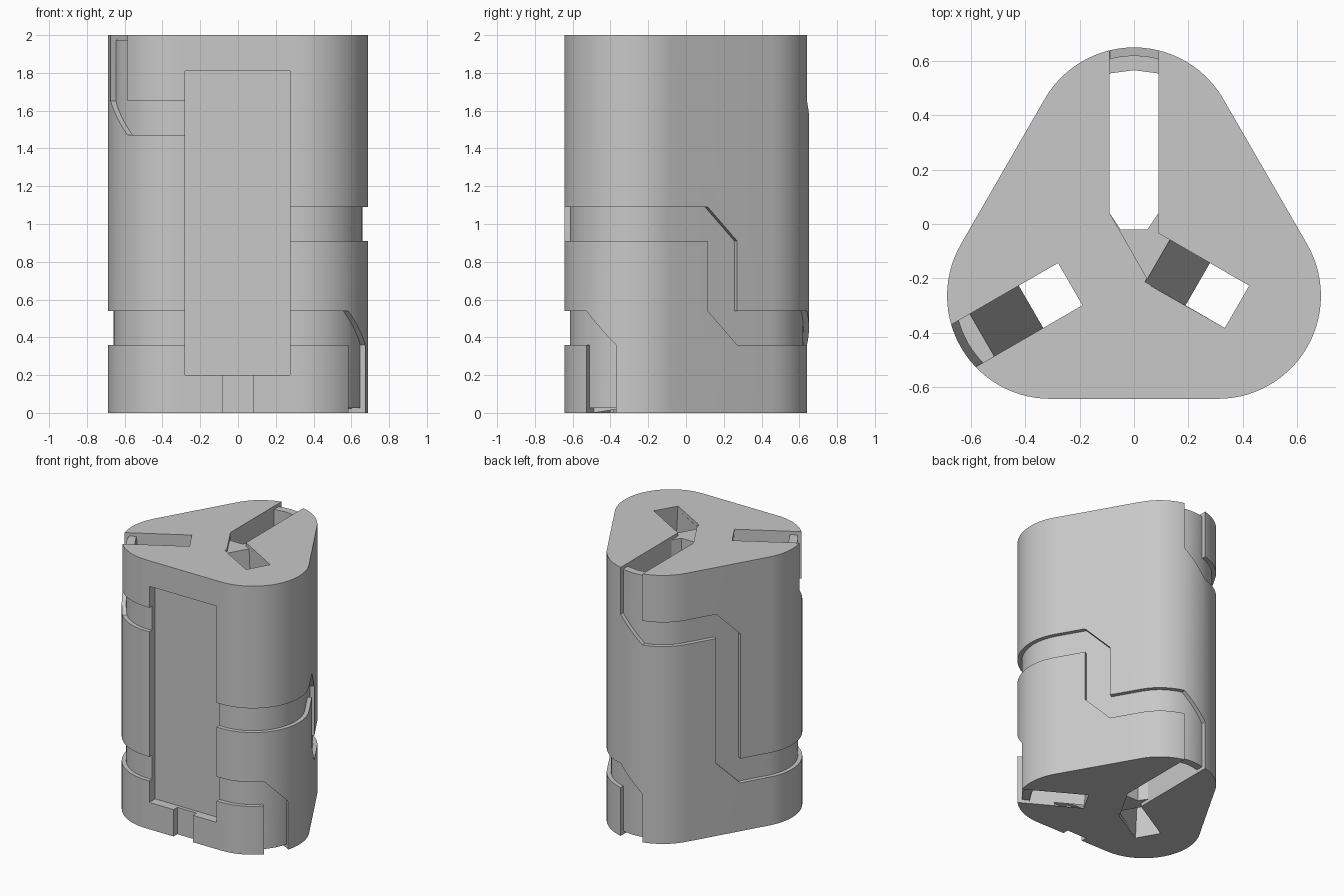
import bpy, bmesh
from math import sin, cos, radians
from mathutils import Vector

cube = bpy.data.objects.get("Cube")
if cube:
    bpy.data.objects.remove(cube)

HEIGHT = 2.0
HALF = 0.09            # half width of every channel
EDGE = 0.089           # where bands meet the vertical runs
HUB = Vector((0, -0.086, 0))
LOW = (0.36, 0.54)
MID = (0.91, 1.09)
HIGH = (1.47, 1.65)

grey = bpy.data.materials.new("plain grey")
grey.use_nodes = True
grey.diffuse_color = (0.58, 0.58, 0.58, 1)
grey.node_tree.nodes["Principled BSDF"].inputs["Base Color"].default_value = grey.diffuse_color


def loft(name, start, end):
    """Solid between two matching loops of points."""
    bm = bmesh.new()
    a = [bm.verts.new(p) for p in start]
    b = [bm.verts.new(p) for p in end]
    bm.faces.new(a)
    bm.faces.new(b)
    for i in range(len(a)):
        j = (i + 1) % len(a)
        bm.faces.new((a[i], a[j], b[j], b[i]))
    bmesh.ops.recalc_face_normals(bm, faces=bm.faces)
    mesh = bpy.data.meshes.new(name)
    bm.to_mesh(mesh)
    bm.free()
    mesh.materials.append(grey)
    obj = bpy.data.objects.new(name, mesh)
    bpy.context.collection.objects.link(obj)
    return obj


def place(angle, r, t, z=0.0):
    """Point at radius r and sideways offset t in a frame turned by angle."""
    a = radians(angle)
    return HUB + Vector((r * cos(a) - t * sin(a), r * sin(a) + t * cos(a), z))


def plan(name, points, z0, z1):
    return loft(name, [(p[0], p[1], z0) for p in points], [(p[0], p[1], z1) for p in points])


def outline(radius, steps=28):
    points = []
    for angle in (90, 210, 330):
        centre = place(angle, 0.357, 0)
        for i in range(steps + 1):
            a = radians(angle - 60 + 120 * i / steps)
            points.append(centre + Vector((cos(a), sin(a), 0)) * radius)
    return points


def cut(target, tool):
    mod = target.modifiers.new("cut", 'BOOLEAN')
    mod.operation = 'DIFFERENCE'
    mod.solver = 'EXACT'
    mod.object = tool
    bpy.context.view_layer.objects.active = target
    bpy.ops.object.modifier_apply(modifier=mod.name)


def carve(tool):
    cut(body, tool)
    bpy.data.objects.remove(tool)


# Rounded three-sided body and the inner core that limits groove depth
body = plan("body", outline(0.38), 0, HEIGHT)
core = plan("core_helper", outline(0.35), -0.5, HEIGHT + 0.5)
core.hide_render = True


def groove(tool):
    cut(tool, core)
    carve(tool)


def run(angle, profile):
    """Vertical groove piece seen along the given direction."""
    groove(loft("run", [place(angle, 0.3, t, z) for t, z in profile],
                [place(angle, 1.2, t, z) for t, z in profile]))


def band(a, ta, b, tb, level):
    """Horizontal groove piece between two directions."""
    corners = [place(a, 0.3, ta), place(a, 1.2, ta), place(b, 1.2, tb), place(b, 0.3, tb)]
    groove(plan("band", corners, *level))


# Vertical runs from the ends, with one bevelled outer corner
for angle in (90, 210):
    run(angle, [(-HALF, 2.1), (-HALF, HIGH[1]), (HALF, HIGH[0]), (HALF, 2.1)])
for angle in (90, 330):
    run(angle, [(-HALF, -0.1), (-HALF, LOW[1]), (HALF, LOW[0]), (HALF, -0.1)])

# Vertical runs in the middle of the two slanted sides
for angle, level in ((150, HIGH), (30, MID)):
    run(angle, [(-HALF, level[1]), (HALF, level[0]), (HALF, LOW[0]), (-HALF, LOW[1])])

# Horizontal bands wrapping round the corners
band(210, EDGE, 270, 0, HIGH)
band(90, EDGE, 150, -EDGE, HIGH)
band(150, EDGE, 210, 0.01, LOW)
band(210, -0.01, 270, 0, LOW)
band(30, EDGE, 90, -EDGE, LOW)
band(330, -0.01, 30, -EDGE, MID)
band(270, 0, 330, 0.01, MID)
band(270, 0, 330, -EDGE, LOW)

# Front label pocket and the notch below it
carve(plan("pocket", [(-0.28, -0.575), (0.275, -0.575), (0.275, -1), (-0.28, -1)], 0.2, 1.81))
carve(plan("notch", [(-0.08, -0.6), (0.08, -0.6), (0.08, -1), (-0.08, -1)], -0.1, 0.25))

# Straight tunnel at the back
half = [(0.05, -0.02), (HALF, 0.04), (HALF, 0.555)]
carve(plan("tunnel", half + [(0, 0.567)] + [(-x, y) for x, y in reversed(half)], -0.1, 2.1))

# Slanted tunnels to the two front corners, running opposite ways
slant = [(0.09, 2.1), (0.428, 2.1), (0.66, -0.1), (0.28, -0.1)]
for angle, flip in ((330, False), (210, True)):
    side = [(r, HEIGHT - z if flip else z) for r, z in slant]
    carve(loft("tunnel", [place(angle, r, -HALF, z) for r, z in side],
               [place(angle, r, HALF, z) for r, z in side]))

# Shallow channels across the ends, mirrored between top and bottom
bent = [(-HALF, 0.9), (-HALF, 0.04), (-0.055, -0.02), (0.065, -0.23),
        place(330, 0.436, -HALF), place(330, 0.436, HALF), (HALF, -0.034), (HALF, 0.9)]
short = [place(210, 0.274, -HALF), place(210, 0.274, HALF),
         place(210, 1.1, HALF), place(210, 1.1, -HALF)]
for shape in (bent, short):
    carve(plan("channel", shape, 1.975, 2.1))
    carve(plan("channel", [(-p[0], p[1]) for p in shape], -0.1, 0.025))

bpy.data.objects.remove(core)

# Smooth corners with crisp edges
for obj in bpy.context.selected_objects:
    obj.select_set(False)
body.select_set(True)
bpy.context.view_layer.objects.active = body
bpy.ops.object.shade_smooth_by_angle(angle=radians(25))
